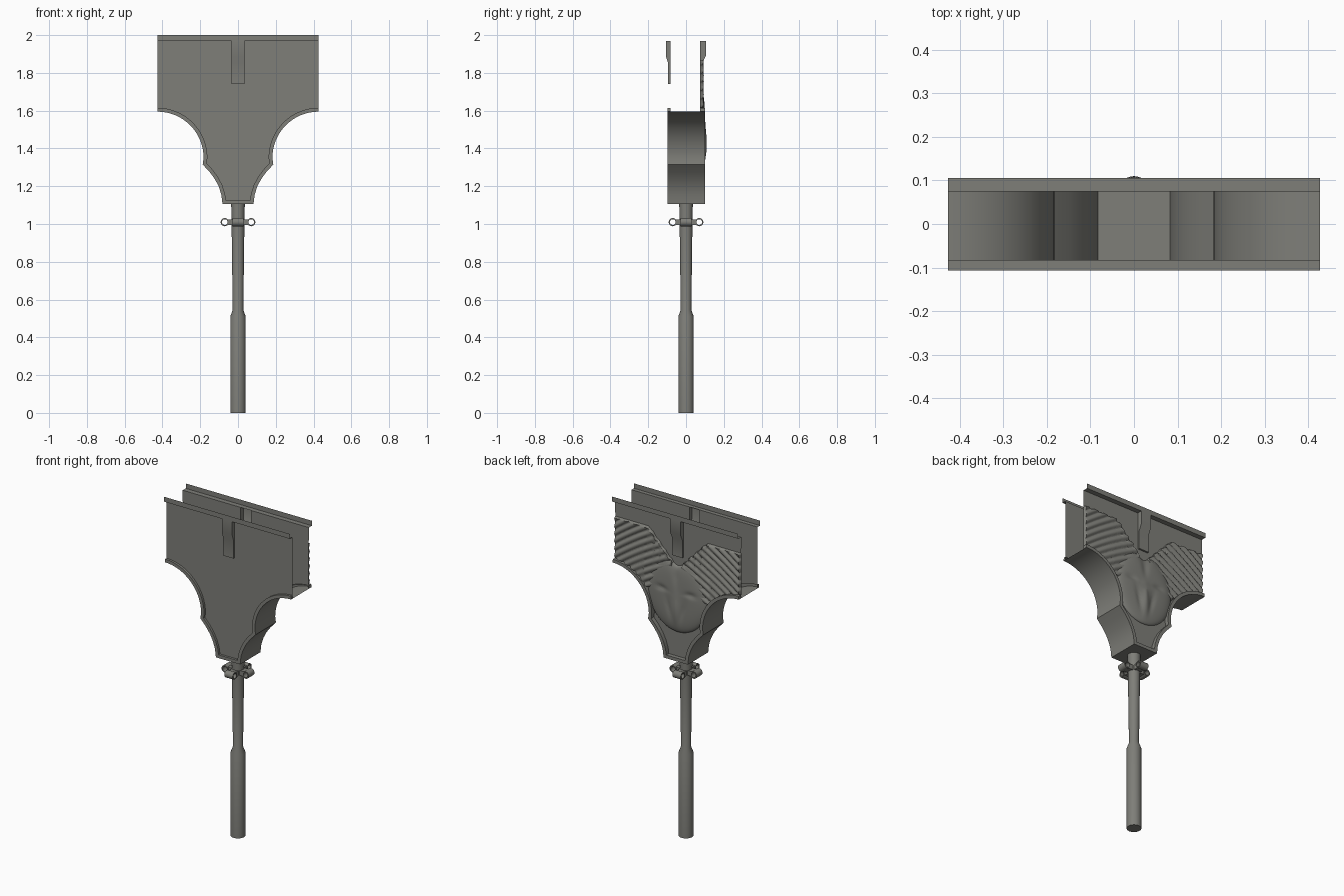
import bpy, bmesh, math
from mathutils import Vector, Matrix

if "Cube" in bpy.data.objects:
    bpy.data.objects.remove(bpy.data.objects["Cube"])

mat = bpy.data.materials.new("dull grey metal")
mat.use_nodes = True
grey = (0.21, 0.21, 0.19, 1)
mat.diffuse_color = grey
mat.node_tree.nodes["Principled BSDF"].inputs["Base Color"].default_value = grey


def finish(name, bm, angle=30):
    mesh = bpy.data.meshes.new(name)
    bm.to_mesh(mesh)
    bm.free()
    mesh.materials.append(mat)
    obj = bpy.data.objects.new(name, mesh)
    bpy.context.collection.objects.link(obj)
    bpy.ops.object.select_all(action='DESELECT')
    obj.select_set(True)
    bpy.context.view_layer.objects.active = obj
    bpy.ops.object.shade_smooth_by_angle(angle=math.radians(angle))
    return obj


def skin(bm, rows, closed=False):
    """Join rows of points into a quad sheet."""
    grid = [[bm.verts.new(p) for p in row] for row in rows]
    for a, b in zip(grid, grid[1:]):
        n = len(a)
        for i in range(n if closed else n - 1):
            j = (i + 1) % n
            bm.faces.new((a[i], a[j], b[j], b[i]))
    return grid


# Lower outline of the head, from its left end to its right end
W, TOP, LIP = 0.427, 1.97, 2.0
ARC_Z, ARC_R = 1.35, 0.245
half = [(W - ARC_R * math.sin(t), ARC_Z + ARC_R * math.cos(t))
        for t in [math.pi / 2 * i / 16 for i in range(17)]]
half += [(0.187, 1.315), (0.15, 1.275), (0.122, 1.237), (0.102, 1.198),
         (0.088, 1.155), (0.082, 1.105)]
outline = [(-x, z) for x, z in half] + half[::-1]


def inset(path, d):
    """Offset the outline upwards and inwards with mitred corners."""
    pts = [Vector(p) for p in path]
    out = []
    for i, p in enumerate(pts):
        a = (p - pts[i - 1]).normalized() if i else None
        b = (pts[i + 1] - p).normalized() if i < len(pts) - 1 else None
        a, b = a or b, b or a
        na, nb = Vector((-a.y, a.x)), Vector((-b.y, b.x))
        q = p + (na + nb) * (d / (1 + na.dot(nb)))
        out.append((max(-W, min(W, q.x)), q.y))
    return out


inner = inset(outline, 0.02)
SLOT, SLOT_Z = 0.035, 1.74

# Side walls, each with rim, top lip and a hollow central bracket
for name, s, wall, rim, lip in (("front", -1, -0.083, -0.097, -0.107),
                                ("back", 1, 0.075, 0.1, 0.105)):
    bm = bmesh.new()
    edge = inner + [(W, TOP), (SLOT, TOP), (SLOT, SLOT_Z),
                    (-SLOT, SLOT_Z), (-SLOT, TOP), (-W, TOP)]
    bm.faces.new([bm.verts.new((x, wall, z)) for x, z in edge])
    if s > 0:
        bmesh.ops.reverse_faces(bm, faces=bm.faces[:])
    finish(name + "_wall", bm)

    bm = bmesh.new()
    skin(bm, [[(x, rim, z) for x, z in outline],
              [(x, rim, z) for x, z in inner],
              [(x, wall, z) for x, z in inner]])
    for k in (0, -1):
        (xo, zo), (xi, zi) = outline[k], inner[k]
        bm.faces.new([bm.verts.new(p) for p in
                      ((xo, rim, zo), (xi, rim, zi), (xi, wall, zi), (xo, wall, zo))])
    finish(name + "_rim", bm)

    bm = bmesh.new()
    skin(bm, [[(x, y, z) for x in (-W, W)]
              for y, z in ((wall, TOP), (lip, TOP), (lip, LIP))])
    finish(name + "_lip", bm)

    mid = wall + s * 0.011
    profile = [(wall, TOP), (lip, TOP), (lip, 1.89), (mid, 1.85),
               (mid, SLOT_Z), (wall, SLOT_Z)]
    bm = bmesh.new()
    grid = skin(bm, [[(x, y, z) for x in (-SLOT, SLOT)] for y, z in profile[1:]])
    for x in (-SLOT, SLOT):
        bm.faces.new([bm.verts.new((x, y, z)) for y, z in profile])
    finish(name + "_bracket", bm)

# Curved floor joining the two walls
bm = bmesh.new()
skin(bm, [[(x, y, z) for x, z in outline] for y in (-0.097, 0.1)])
finish("curved_floor", bm)

# Feathered wings in relief on the back wall
BACK = 0.075


def wing_point(i, j, nx, nz):
    x = 0.03 + (W - 0.03) * i / nx
    low = ARC_Z + math.sqrt(max(0, ARC_R ** 2 - (W - x) ** 2)) + 0.018
    low = max(low, 1.5)
    high = min(1.87, 1.70 + (x - 0.03) * 1.05)
    high -= 0.008 * abs(math.sin(x * 75)) if x < 0.2 else 0
    z = low + (high - low) * j / nz
    d = x - 0.05
    v = z - 1.7 + 0.45 * d + 0.4 * d * d
    y = BACK + 0.006 + 0.013 * abs(math.sin(math.pi * v / 0.045))
    if i in (0, nx) or j in (0, nz):
        y = BACK
    return x, y, z


for name, side in (("left_wing", 1), ("right_wing", -1)):
    bm = bmesh.new()
    rows = []
    for i in range(61):
        row = [wing_point(i, j, 60, 60) for j in range(61)]
        rows.append([(side * x, y, z) for x, y, z in row])
    skin(bm, rows)
    bmesh.ops.recalc_face_normals(bm, faces=bm.faces[:])
    finish(name, bm, 60)


# Heart-shaped face in relief with sunken eyes and a beak ridge
def bump(x, z, cx, cz, rx, rz):
    return math.exp(-((x - cx) / rx) ** 2 - ((z - cz) / rz) ** 2)


def face_point(r, t):
    x = 0.2 * r * math.cos(t)
    z = 1.5 + 0.225 * r * math.sin(t)
    if z > 1.5:
        z -= 0.045 * r * math.exp(-(x / 0.045) ** 2) * math.sin(t)
    y = BACK + 0.026 * (1 - r ** 4) ** 0.5
    y += 0.009 * bump(x, z, 0, 1.42, 0.022, 0.09)
    y -= 0.008 * bump(x, z, 0, 1.64, 0.02, 0.06) * (1 - r ** 4)
    for s in (-1, 1):
        y -= 0.008 * bump(x, z, s * 0.1, 1.53, 0.035, 0.014)
        y -= 0.006 * bump(x, z, s * (0.03 + (z - 1.35) * 0.25), 1.42, 0.012, 0.07)
    return x, max(y, BACK), z


bm = bmesh.new()
radii = [math.sin(math.pi / 2 * k / 20) for k in range(1, 21)]
grid = skin(bm, [[face_point(r, 2 * math.pi * i / 72) for i in range(72)]
                 for r in radii], closed=True)
bm.faces.new(grid[0])
bmesh.ops.recalc_face_normals(bm, faces=bm.faces[:])
finish("heart_face", bm, 60)

# Turned handle: grip below, tapered shaft above
bm = bmesh.new()
turning = [(0.041, 0), (0.041, 0.51), (0.028, 0.545), (0.034, 1.0), (0.036, 1.105)]
grid = skin(bm, [[(r * math.cos(a), r * math.sin(a), z)
                  for a in [2 * math.pi * i / 32 for i in range(32)]]
                 for r, z in turning], closed=True)
bm.faces.new(grid[0][::-1])
bm.faces.new(grid[-1])
finish("handle", bm)

# Collar of four hollow lugs around the shaft
COLLAR_Z, LUG_R = 1.01, 0.07
bm = bmesh.new()
for k in range(4):
    turn = Matrix.Translation((0, 0, COLLAR_Z)) @ Matrix.Rotation(k * math.pi / 2, 4, 'Z')
    ring = [(0.022, -0.028), (0.022, 0.028), (0.015, 0.028),
            (0.015, -0.028), (0.022, -0.028)]
    skin(bm, [[turn @ Vector((LUG_R + r * math.cos(a), y, r * math.sin(a)))
               for a in [2 * math.pi * i / 20 for i in range(20)]]
              for r, y in ring], closed=True)
    bmesh.ops.create_cube(bm, size=1, matrix=turn @ Matrix.Translation((0.04, 0, 0))
                          @ Matrix.Diagonal((0.03, 0.045, 0.03, 1)))
bmesh.ops.remove_doubles(bm, verts=bm.verts[:], dist=0.0001)
bmesh.ops.recalc_face_normals(bm, faces=bm.faces[:])
finish("collar", bm)
